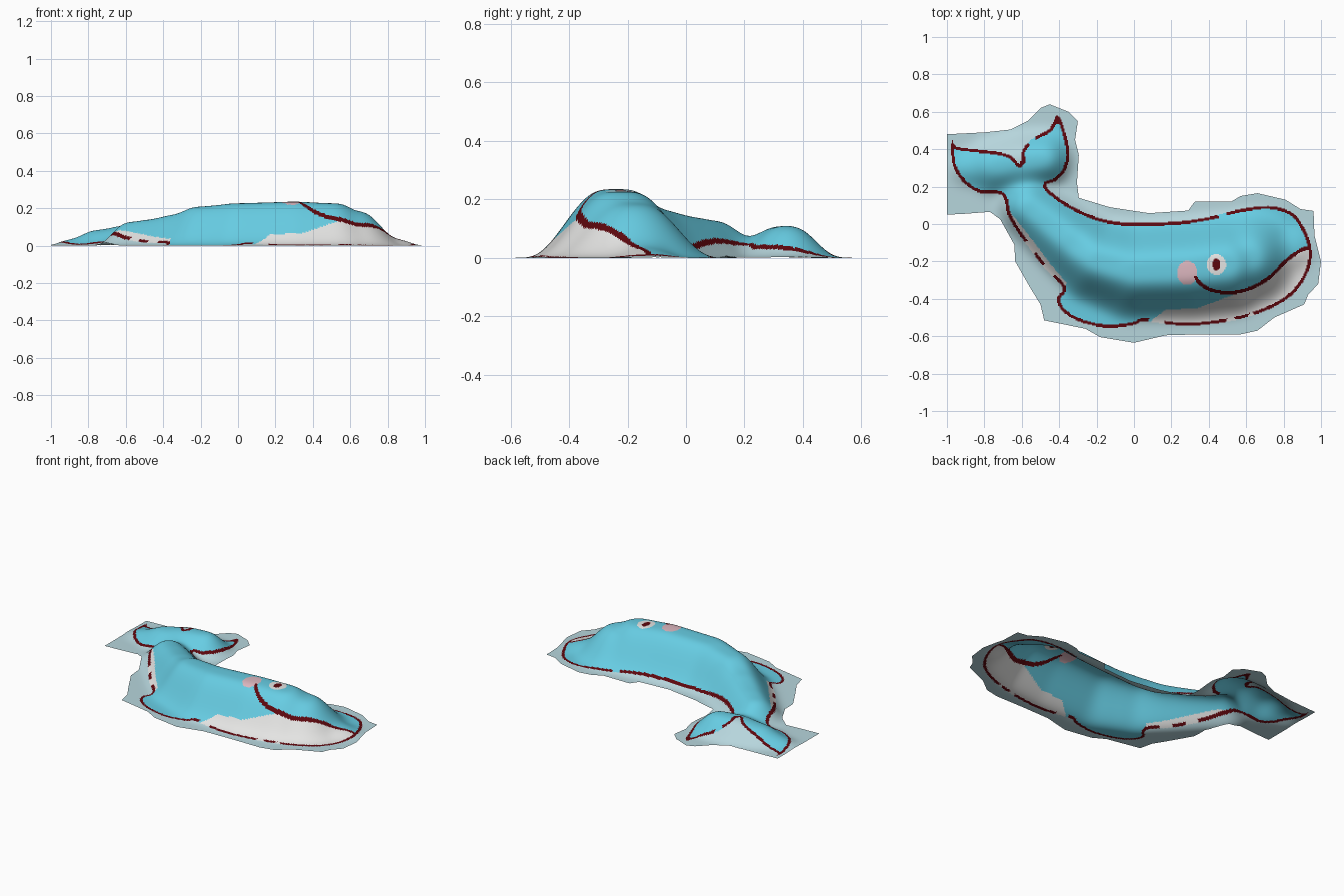
import bpy, math

if "Cube" in bpy.data.objects:
    bpy.data.objects.remove(bpy.data.objects["Cube"])

STEP = 0.0058          # grid spacing of the relief


def pts(flat):
    """Top-view tracing (hundredths of a unit) to xy points."""
    return [(flat[i] / 100, flat[i + 1] / 100) for i in range(0, len(flat), 2)]


# whale silhouette: flukes, back, head, belly, flipper, tail stock
OUTLINE = pts([-97.5, 45, -95, 41.5, -85, 40, -72, 38.5, -65, 36, -61, 32, -59.5, 40, -53, 46.5,
               -45, 51, -41, 58.5, -37, 50, -34.5, 37, -37, 28, -42, 23, -47, 20, -35, 10.5,
               -18, 3, 0, 0.5, 25, 1.5, 41, 4, 57, 8, 72, 9.7, 84, 6.5, 91, -2, 95, -14,
               93, -26, 84.5, -38, 70, -46.5, 51, -52, 27, -54.5, 6, -52, 0, -54, -15, -55.5,
               -31, -51.5, -39.5, -45, -41, -39, -38, -34, -47.5, -24, -61, -6, -67.5, 5,
               -70.5, 15.5, -82, 16.5, -91, 22, -97, 32])

# edge of the thin backing sheet
SHEET = pts([-100, 48, -80, 49, -66, 50.5, -57, 55, -50, 62, -45, 64, -35, 60, -30, 55, -31.5, 45,
             -29.5, 37, -30.5, 22, -29.5, 14, -13, 9, 8, 5.8, 29, 7.2, 32.5, 12, 52, 12, 57, 15,
             66, 16.5, 81, 13, 89, 8, 96, 7, 96.5, -6, 100, -20, 98.5, -32, 93, -38, 91, -43,
             75, -50, 66, -57, 57, -59, 35, -59, 17, -59.5, 0, -63.5, -18, -60.5, -26, -56,
             -48, -51.5, -50, -43, -55.5, -34, -63.5, -20, -64, -11, -71.5, 2.5, -77, 6.5,
             -90, 5.5, -100, 5])

MOUTH = pts([93, -12.8, 88.5, -14.3, 81, -20, 72.5, -28.5, 62, -34.5, 51, -36.8, 41, -35.2,
             35, -31.5, 33, -28.5])
BELLY = MOUTH[:5] + pts([46, -40.5, 34, -45, 17, -45.8, 10, -51, 5, -56, 27, -60, 60, -56, 97, -40, 99, -14])
TAIL_UNDERSIDE = pts([-66, 6, -61, 0, -54, -9, -45, -21, -36, -31.5, -38, -36, -50, -26, -64, -8])

# ridges of the inflated form: x, y, height, radius
BODY_RIDGE = [(0.84, -0.14, 0.035, 0.14), (0.61, -0.185, 0.185, 0.28), (0.50, -0.22, 0.226, 0.295),
              (0.30, -0.24, 0.235, 0.295), (0.00, -0.25, 0.226, 0.285), (-0.20, -0.195, 0.208, 0.25),
              (-0.33, -0.10, 0.165, 0.228), (-0.465, 0.012, 0.139, 0.207), (-0.565, 0.09, 0.127, 0.19)]
FLUKE_RIDGE = [(-0.90, 0.30, 0.032, 0.11), (-0.75, 0.31, 0.083, 0.17), (-0.60, 0.33, 0.108, 0.19),
               (-0.48, 0.345, 0.11, 0.175)]
# worn-away stretches of the painted outline: x, y, radius
GAPS = [(0.47, 0.055, 0.025), (0.12, -0.53, 0.045), (0.52, -0.52, 0.025), (0.63, -0.495, 0.02),
        (-0.56, -0.13, 0.04), (-0.46, -0.25, 0.04), (-0.55, 0.45, 0.025)]


def smooth_curve(p, closed, n=3):
    """Catmull-Rom subdivision."""
    m, out = len(p), []
    for i in range(m if closed else m - 1):
        q = [p[(i + k) % m] if closed else p[min(max(i + k, 0), m - 1)] for k in (-1, 0, 1, 2)]
        for j in range(n):
            t = j / n
            out.append(tuple(0.5 * (2 * b + (c - a) * t + (2 * a - 5 * b + 4 * c - d) * t * t
                                    + (3 * b - a - 3 * c + d) * t ** 3)
                             for a, b, c, d in zip(*q)))
    return out if closed else out + [p[-1]]


def inside(poly, x, y):
    hit, (ax, ay) = False, poly[-1]
    for bx, by in poly:
        if (ay > y) != (by > y) and x < ax + (y - ay) * (bx - ax) / (by - ay):
            hit = not hit
        ax, ay = bx, by
    return hit


def nearest(path, x, y, closed=True):
    """Distance to a path and the closest point on it."""
    best, spot = 9.0, (x, y)
    for i in range(0 if closed else 1, len(path)):
        ax, ay = path[i - 1]
        dx, dy = path[i][0] - ax, path[i][1] - ay
        t = ((x - ax) * dx + (y - ay) * dy) / (dx * dx + dy * dy + 1e-12)
        t = 0 if t < 0 else 1 if t > 1 else t
        px, py = ax + t * dx, ay + t * dy
        d = (px - x) ** 2 + (py - y) ** 2
        if d < best:
            best, spot = d, (px, py)
    return math.sqrt(best), spot


def ridge(path, x, y):
    """Height of a rounded ridge that eases down to its radius."""
    best = 0.0
    for (ax, ay, ah, ar), (bx, by, bh, br) in zip(path, path[1:]):
        dx, dy = bx - ax, by - ay
        t = min(max(((x - ax) * dx + (y - ay) * dy) / (dx * dx + dy * dy), 0), 1)
        r = ar + (br - ar) * t
        s = (r - math.hypot(ax + t * dx - x, ay + t * dy - y)) / (0.82 * r)
        s = min(max(s, 0), 1)
        best = max(best, (ah + (bh - ah) * t) * s * s * (3 - 2 * s))
    return best


def ellipse(x, y, cx, cy, rx, ry):
    return ((x - cx) / rx) ** 2 + ((y - cy) / ry) ** 2 < 1


outline = smooth_curve(OUTLINE, True)
mouth = smooth_curve(MOUTH, False)

# height field
NX, NY = int(2.04 / STEP) + 1, int(1.32 / STEP) + 1
xs = [-1.02 + i * STEP for i in range(NX)]
ys = [-0.66 + j * STEP for j in range(NY)]
H = [[math.hypot(ridge(BODY_RIDGE, x, y), ridge(FLUKE_RIDGE, x, y)) for y in ys] for x in xs]


def blur_rows(rows, r):
    out = []
    for row in rows:
        pad = [0.0] * r + row + [0.0] * r
        s, new = sum(pad[:2 * r]), []
        for i in range(len(row)):
            s += pad[i + 2 * r]
            new.append(max(s, 0) / (2 * r + 1))
            s -= pad[i]
        out.append(new)
    return out


for _ in range(2):
    H = blur_rows(H, 5)
    H = [list(c) for c in zip(*blur_rows([list(c) for c in zip(*H)], 5))]


# materials
def material(name, rgb):
    m = bpy.data.materials.new(name)
    m.diffuse_color = (*rgb, 1)
    m.use_nodes = True
    m.node_tree.nodes["Principled BSDF"].inputs["Base Color"].default_value = m.diffuse_color
    return m


MATS = [material("sky_blue", (0.135, 0.61, 0.77)), material("off_white", (0.78, 0.78, 0.77)),
        material("dark_red", (0.11, 0.002, 0.004)), material("pink", (0.73, 0.48, 0.53)),
        material("pale_grey_blue", (0.47, 0.67, 0.72))]
BLUE, WHITE, DARK, PINK, PALE = range(5)


def colour(x, y):
    if not inside(outline, x, y):
        return PALE
    # outline, thicker at the fluke tips and notch
    tips = ((-0.965, 0.435, 0.026), (-0.412, 0.56, 0.026), (-0.605, 0.345, 0.028))
    if any(math.hypot(x - a, y - b) < r for a, b, r in tips):
        return DARK
    if nearest(outline, x, y)[0] < 0.0165 and all(math.hypot(x - a, y - b) > r for a, b, r in GAPS):
        return DARK
    if ellipse(x, y, 0.44, -0.217, 0.021, 0.032):
        return DARK
    if ellipse(x, y, 0.44, -0.217, 0.052, 0.055):
        return WHITE
    if x > 0.3 and nearest(mouth, x, y, False)[0] < 0.0095:
        return DARK
    if ellipse(x, y, 0.285, -0.262, 0.054, 0.064):
        return PINK
    if inside(BELLY, x, y) or inside(TAIL_UNDERSIDE, x, y):
        return WHITE
    return BLUE


# sort the grid cells by colour
cells = {}
for i in range(NX - 1):
    for j in range(NY - 1):
        cx, cy = xs[i] + STEP / 2, ys[j] + STEP / 2
        if inside(SHEET, cx, cy):
            cells[i, j] = colour(cx, cy)


def build(name, keep):
    """One open shell from the chosen cells; sheet rim vertices snap to the traced edge."""
    ids, verts, faces, mats = {}, [], [], []
    for (i, j), c in cells.items():
        if not keep(c):
            continue
        face = []
        for v in ((i, j), (i + 1, j), (i + 1, j + 1), (i, j + 1)):
            if v not in ids:
                a, b = v
                x, y = xs[a], ys[b]
                if not all((a - p, b - q) in cells for p in (0, 1) for q in (0, 1)):
                    x, y = nearest(SHEET, x, y)[1]
                ids[v] = len(verts)
                verts.append((x, y, H[a][b]))
            face.append(ids[v])
        faces.append(face)
        mats.append(c)
    me = bpy.data.meshes.new(name)
    me.from_pydata(verts, [], faces)
    used = sorted(set(mats))
    for c in used:
        me.materials.append(MATS[c])
    for p, c in zip(me.polygons, mats):
        p.material_index = used.index(c)
        p.use_smooth = True
    me.update()
    ob = bpy.data.objects.new(name, me)
    bpy.context.collection.objects.link(ob)


build("whale_relief", lambda c: c != PALE)
build("backing_sheet", lambda c: c == PALE)
